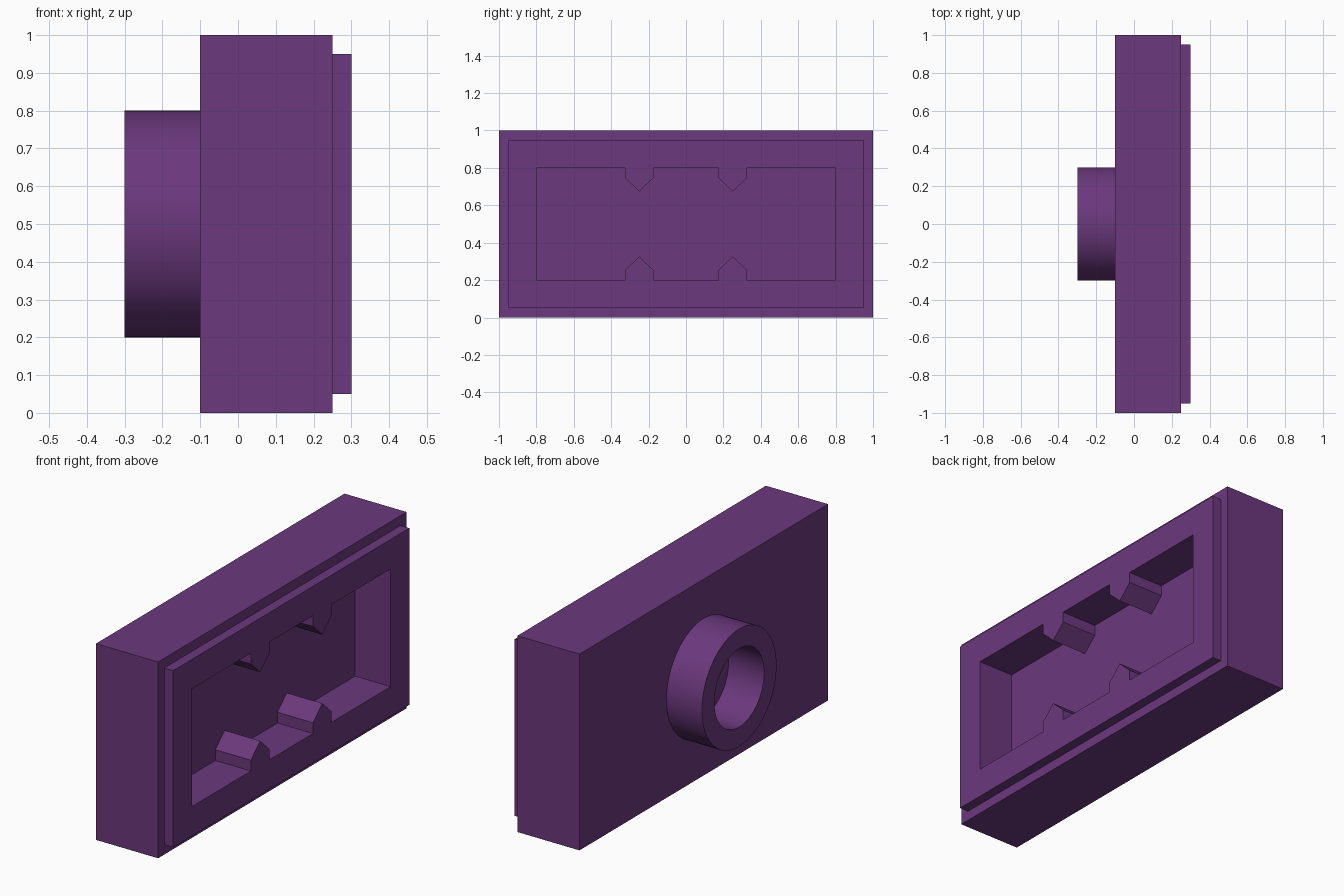
import bpy, bmesh
from math import cos, sin, pi, radians

if "Cube" in bpy.data.objects:
    bpy.data.objects.remove(bpy.data.objects["Cube"])

purple = bpy.data.materials.new("purple")
purple.diffuse_color = (0.147, 0.04, 0.205, 1)
purple.use_nodes = True
purple.node_tree.nodes["Principled BSDF"].inputs["Base Color"].default_value = purple.diffuse_color


def loft(name, sections, closed=False):
    """Join (x, [(y, z), ...]) cross-sections along x; cap the ends or close into a ring."""
    bm = bmesh.new()
    rings = [[bm.verts.new((x, y, z)) for y, z in pts] for x, pts in sections]
    pairs = list(zip(rings, rings[1:]))
    if closed:
        pairs.append((rings[-1], rings[0]))
    else:
        bm.faces.new(rings[0])
        bm.faces.new(rings[-1])
    for a, b in pairs:
        n = len(a)
        for i in range(n):
            j = (i + 1) % n
            bm.faces.new((a[i], a[j], b[j], b[i]))
    bmesh.ops.recalc_face_normals(bm, faces=bm.faces)
    mesh = bpy.data.meshes.new(name)
    bm.to_mesh(mesh)
    bm.free()
    mesh.materials.append(purple)
    ob = bpy.data.objects.new(name, mesh)
    bpy.context.collection.objects.link(ob)
    return ob


def rect(hy, hz):
    return [(-hy, 0.5 - hz), (hy, 0.5 - hz), (hy, 0.5 + hz), (-hy, 0.5 + hz)]


def circle(r, n=64):
    return [(r * cos(2 * pi * i / n), 0.5 + r * sin(2 * pi * i / n)) for i in range(n)]


# Plate with a stepped lip on the +x side
outer, lip = rect(1, 0.5), rect(0.95, 0.45)
plate = loft("plate", [(-0.1, outer), (0.25, outer), (0.25, lip), (0.3, lip)])

# Pocket outline: pointed ribs along the bottom, turned half round for the top
bottom = [(-0.8, 0.2)]
for c in (-0.25, 0.25):
    bottom += [(c - 0.075, 0.2), (c - 0.075, 0.255), (c, 0.325),
               (c + 0.075, 0.255), (c + 0.075, 0.2)]
bottom.append((0.8, 0.2))
outline = bottom + [(-y, 1 - z) for y, z in bottom]
cutter = loft("pocket_cutter", [(0.1, outline), (0.4, outline)])
cutter.hide_render = True

# Cut the ribbed pocket
mod = plate.modifiers.new("pocket", 'BOOLEAN')
mod.operation = 'DIFFERENCE'
mod.solver = 'EXACT'
mod.object = cutter
bpy.context.view_layer.objects.active = plate
plate.select_set(True)
bpy.ops.object.modifier_apply(modifier=mod.name)
bpy.data.objects.remove(cutter)

# Round collar on the -x side, seated slightly into the plate
big, small = circle(0.3), circle(0.2)
collar = loft("collar", [(-0.05, big), (-0.3, big), (-0.3, small), (-0.05, small)], closed=True)
bpy.ops.object.select_all(action='DESELECT')
collar.select_set(True)
bpy.context.view_layer.objects.active = collar
bpy.ops.object.shade_smooth_by_angle(angle=radians(30))
